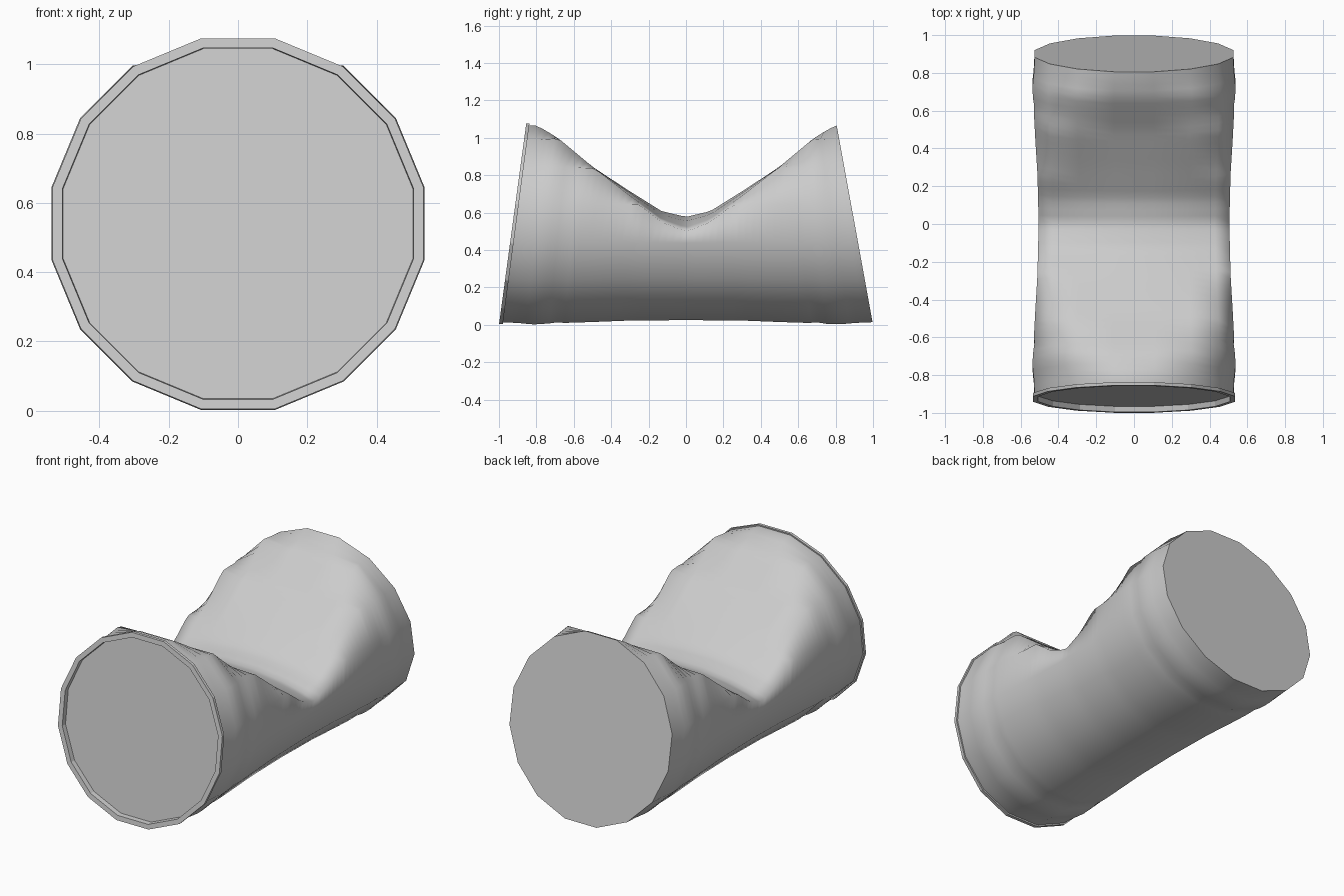
import bpy, bmesh, math

cube = bpy.data.objects.get("Cube")
if cube:
    bpy.data.objects.remove(cube, do_unlink=True)

SIDES = 16
CENTRE = 0.54

metal = bpy.data.materials.new("light grey metal")
metal.use_nodes = True
colour = (0.6, 0.6, 0.6, 1)
metal.diffuse_color = colour
metal.node_tree.nodes["Principled BSDF"].inputs["Base Color"].default_value = colour


def lookup(points, t):
    """Piecewise linear value of a short profile."""
    for (a, va), (b, vb) in zip(points, points[1:]):
        if t <= b:
            return va + (vb - va) * (t - a) / (b - a)
    return points[-1][1]


# Can radius and dented top height, by distance from the middle
RADIUS = [(0, 0.515), (0.3, 0.517), (0.5, 0.525), (0.66, 0.53), (0.7, 0.526),
          (0.74, 0.534), (0.82, 0.538), (0.9, 0.53), (1, 0.526)]
DENT = [(0, 0.58), (0.13, 0.61), (0.3, 0.715), (0.5, 0.845), (0.68, 0.995),
        (0.76, 1.045), (0.86, 1.09), (1, 1.2)]


def ring(bm, s, apothem):
    """One cross-section: bent with the can, then flattened by the dent."""
    verts = []
    radius = apothem / math.cos(math.pi / SIDES)
    lean = 0.145 if s < 0 else 0.195
    for i in range(SIDES):
        a = (i + 0.5) * math.tau / SIDES
        x = radius * math.cos(a)
        z = CENTRE + radius * math.sin(a)
        y = s * (1 - lean * z / 1.07)
        x *= 1 - 0.02 * max(0, 1 - abs(y) / 0.6)
        droop = 0.08 * (x / 0.5) ** 2 * max(0, 1 - abs(y) / 0.5)
        z = min(z, lookup(DENT, abs(y)) - droop)
        verts.append(bm.verts.new((x, y, z)))
    return verts


def bridge(bm, a, b, smooth):
    for i in range(SIDES):
        j = (i + 1) % SIDES
        bm.faces.new((a[i], a[j], b[j], b[i])).smooth = smooth


def finish(bm, name):
    bmesh.ops.recalc_face_normals(bm, faces=bm.faces[:])
    mesh = bpy.data.meshes.new(name)
    bm.to_mesh(mesh)
    bm.free()
    mesh.materials.append(metal)
    bpy.context.collection.objects.link(bpy.data.objects.new(name, mesh))


# Crushed can: recessed front end, lip, dented wall, flat back end
bm = bmesh.new()
recess = ring(bm, -0.97, 0.505)
inner = ring(bm, -1, 0.507)
outer = ring(bm, -1, 0.535)
lip = ring(bm, -0.98, 0.535)
bm.faces.new(recess)
bridge(bm, recess, inner, False)
bridge(bm, inner, outer, False)
bridge(bm, outer, lip, False)

steps = 48
wall = [ring(bm, s, lookup(RADIUS, abs(s)))
        for s in (-0.98 + 1.98 * k / steps for k in range(steps + 1))]
bridge(bm, lip, wall[0], False)
for a, b in zip(wall, wall[1:]):
    bridge(bm, a, b, True)
bm.faces.new(wall[-1])
finish(bm, "crushed_can")
